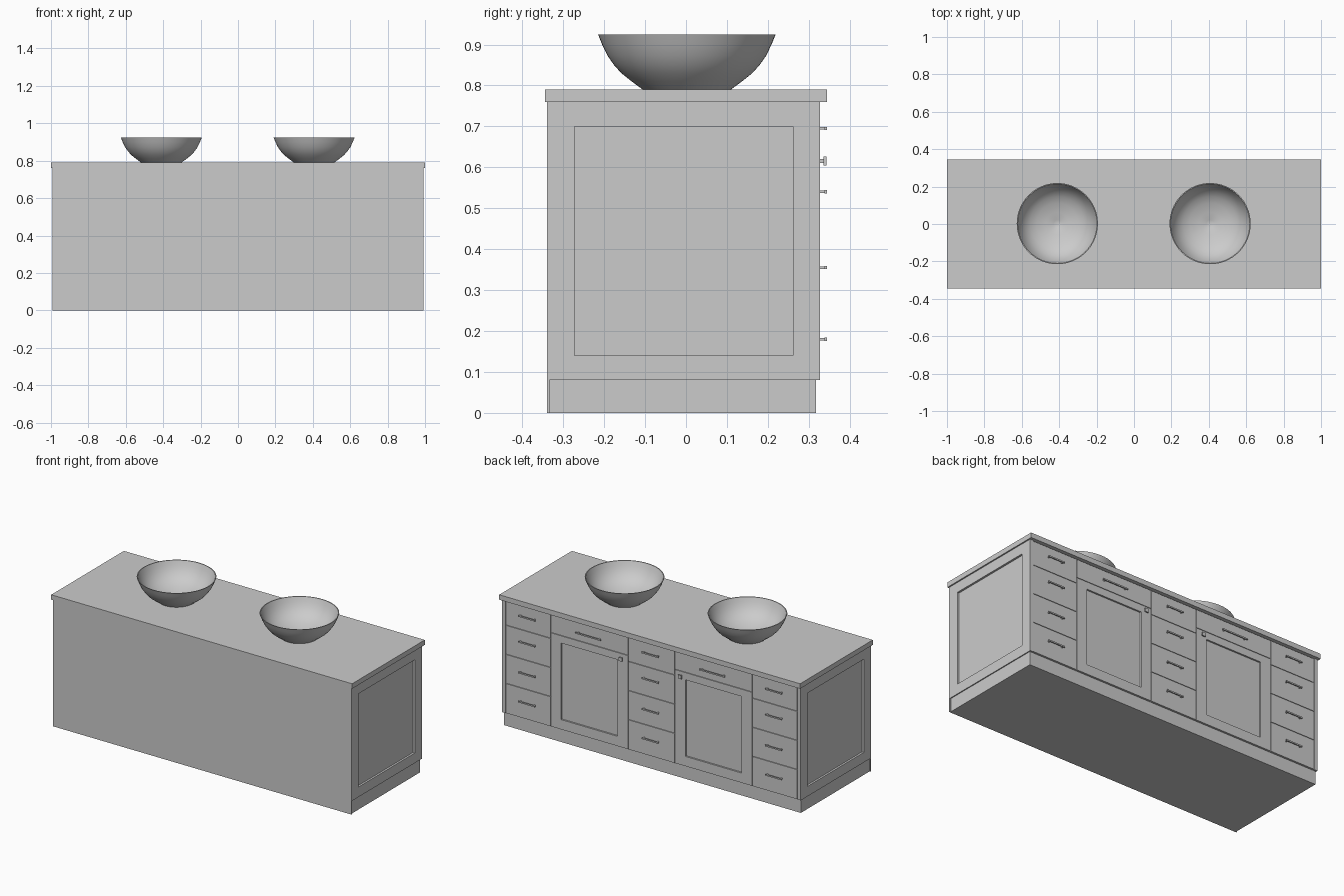
import bpy, bmesh
from mathutils import Vector

if "Cube" in bpy.data.objects:
    bpy.data.objects.remove(bpy.data.objects["Cube"], do_unlink=True)

grey = bpy.data.materials.new("plain_grey")
grey.use_nodes = True
COLOUR = (0.6, 0.6, 0.6, 1)
grey.diffuse_color = COLOUR
grey.node_tree.nodes["Principled BSDF"].inputs["Base Color"].default_value = COLOUR


def finish(name, bm):
    mesh = bpy.data.meshes.new(name)
    bm.to_mesh(mesh)
    bm.free()
    mesh.materials.append(grey)
    obj = bpy.data.objects.new(name, mesh)
    bpy.context.collection.objects.link(obj)
    return obj


def add_box(bm, lo, hi):
    lo, hi = Vector(lo), Vector(hi)
    verts = bmesh.ops.create_cube(bm, size=1)["verts"]
    for v in verts:
        v.co = Vector((lo[i] + hi[i]) / 2 + v.co[i] * (hi[i] - lo[i]) for i in range(3))


def box(name, lo, hi):
    bm = bmesh.new()
    add_box(bm, lo, hi)
    return finish(name, bm)


def framed_panel(name, lo, hi, normal, in_lo, in_hi, depth):
    """Board whose outward face has a recessed rectangle in_lo..in_hi."""
    bm = bmesh.new()
    add_box(bm, lo, hi)
    bm.normal_update()
    normal = Vector(normal)
    face = max(bm.faces, key=lambda f: f.normal.dot(normal))
    bmesh.ops.inset_individual(bm, faces=[face], thickness=0.01)
    axes = [i for i in range(3) if not normal[i]]

    def fit(f):
        mid = f.calc_center_median()
        for v in f.verts:
            for i in axes:
                v.co[i] = in_lo[i] if v.co[i] < mid[i] else in_hi[i]
    fit(face)
    inner = bmesh.ops.extrude_discrete_faces(bm, faces=[face])["faces"][0]
    for v in inner.verts:
        v.co -= normal * depth
    return finish(name, bm)


def handle(name, x, z, width):
    """Thin bar pull on two posts."""
    bm = bmesh.new()
    add_box(bm, (x - width / 2, 0.338, z - 0.004), (x + width / 2, 0.344, z + 0.004))
    for s in (-1, 1):
        px = x + s * width * 0.42
        add_box(bm, (px - 0.004, FRONT, z - 0.003), (px + 0.004, 0.339, z + 0.003))
    return finish(name, bm)


FRONT, GAP = 0.328, 0.0015
KICK, TOP = 0.08, 0.76

# Carcass, plinth, back and countertop
box("carcass", (-0.98, -0.335, KICK), (0.98, 0.31, TOP))
box("plinth", (-0.986, -0.335, 0), (0.986, 0.318, KICK))
box("back_panel", (-0.991, -0.34, 0), (0.991, -0.333, TOP))
box("countertop", (-1, -0.345, TOP), (1, 0.345, 0.79))

# Framed end panels
for side, s in (("left", 1), ("right", -1)):
    xs = sorted((s * 0.97, s * 0.992))
    framed_panel(side + "_end_panel", (xs[0], -0.338, KICK), (xs[1], FRONT, TOP),
                 (s, 0, 0), (0, -0.272, 0.14), (0, 0.262, 0.70), 0.012)

# Three drawer stacks
levels = [KICK, 0.26, 0.435, 0.61, 0.757]
pulls = [0.18, 0.355, 0.54, 0.695]
for stack, x0, x1 in (("left", 0.67, 0.97), ("middle", -0.155, 0.155), ("right", -0.97, -0.67)):
    for i, z in enumerate(pulls):
        box(f"{stack}_drawer_{i + 1}", (x0 + GAP, 0.305, levels[i] + GAP),
            (x1 - GAP, FRONT, levels[i + 1] - GAP))
        handle(f"{stack}_drawer_handle_{i + 1}", (x0 + x1) / 2, z, 0.11)

# Sink bays: false drawer above a framed door with a square knob
for side, s in (("left", 1), ("right", -1)):
    x0, x1 = sorted((s * 0.155, s * 0.67))
    p0, p1 = sorted((s * 0.225, s * 0.6))
    box(side + "_false_drawer", (x0 + GAP, 0.305, 0.645 + GAP), (x1 - GAP, FRONT, 0.757 - GAP))
    handle(side + "_false_drawer_handle", (x0 + x1) / 2, 0.695, 0.17)
    framed_panel(side + "_door", (x0 + GAP, 0.305, KICK + GAP), (x1 - GAP, FRONT, 0.645 - GAP),
                 (0, 1, 0), (p0, 0, 0.14), (p1, 0, 0.60), 0.01)
    k = s * 0.197
    bm = bmesh.new()
    add_box(bm, (k - 0.005, FRONT, 0.61), (k + 0.005, 0.337, 0.62))
    add_box(bm, (k - 0.011, 0.336, 0.604), (k + 0.011, 0.343, 0.626))
    finish(side + "_door_knob", bm)

# Vessel basins: outer shell, rim and inner bowl spun round the axis
PROFILE = [(0, 0.788), (0.105, 0.788), (0.135, 0.81), (0.16, 0.83), (0.178, 0.85),
           (0.194, 0.873), (0.207, 0.9), (0.217, 0.925), (0.212, 0.925), (0.202, 0.9),
           (0.188, 0.875), (0.17, 0.852), (0.145, 0.832), (0.11, 0.815), (0.06, 0.801),
           (0.02, 0.794), (0.014, 0.792), (0, 0.792)]
for side, x in (("left", 0.407), ("right", -0.41)):
    bm = bmesh.new()
    pts = [bm.verts.new((r, 0, z)) for r, z in PROFILE]
    edges = [bm.edges.new(pair) for pair in zip(pts, pts[1:])]
    bmesh.ops.spin(bm, geom=pts + edges, cent=(0, 0, 0), axis=(0, 0, 1),
                   angle=6.2831853, steps=64)
    bmesh.ops.remove_doubles(bm, verts=bm.verts, dist=0.0001)
    bmesh.ops.recalc_face_normals(bm, faces=bm.faces)
    basin = finish(side + "_basin", bm)
    basin.location = (x, 0.002, 0)
    bpy.ops.object.select_all(action="DESELECT")
    basin.select_set(True)
    bpy.context.view_layer.objects.active = basin
    bpy.ops.object.shade_smooth_by_angle(angle=0.6)
